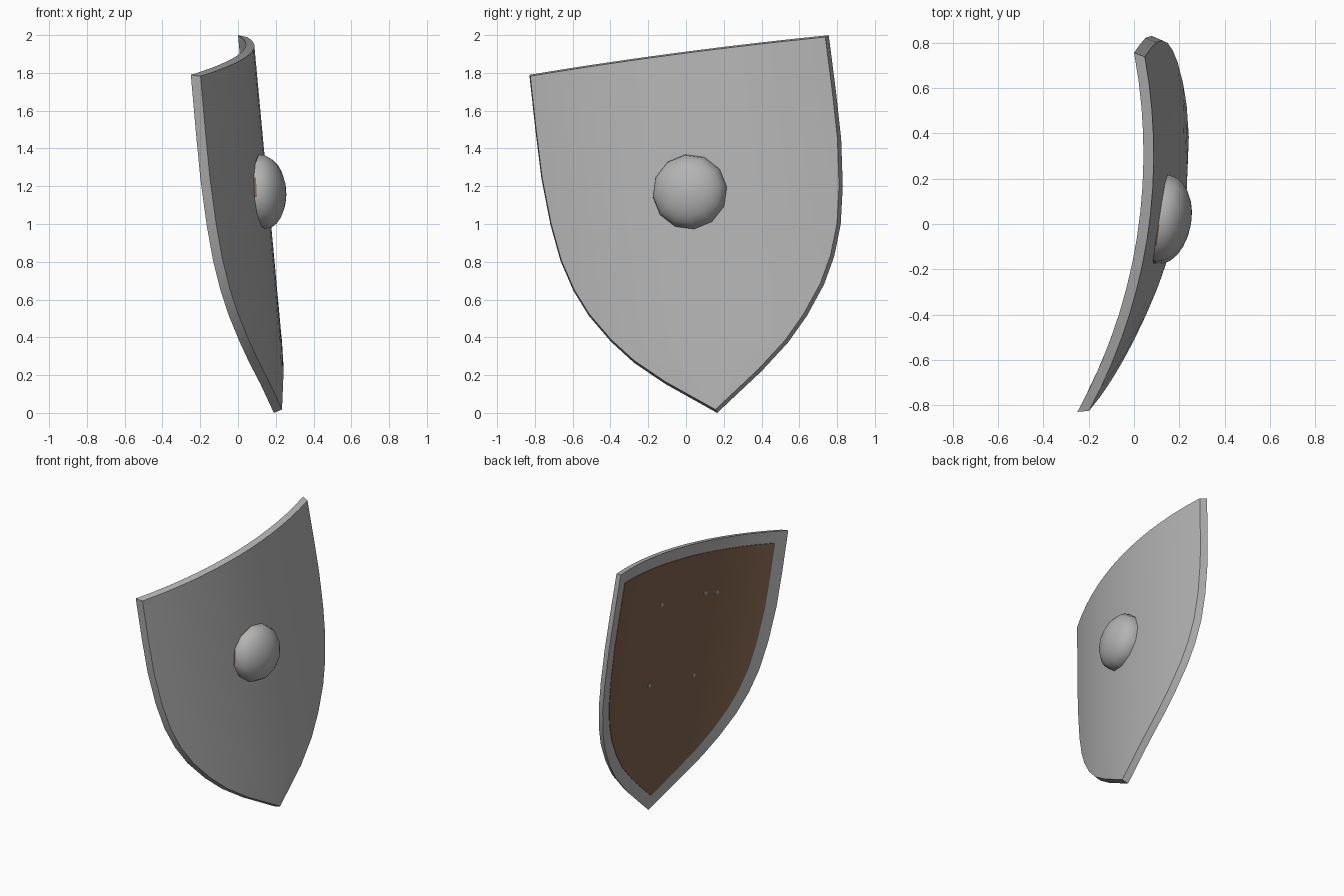
import bpy, bmesh, math
from mathutils import Vector

if "Cube" in bpy.data.objects:
    bpy.data.objects.remove(bpy.data.objects["Cube"])

# Shield frame: origin at the bottom tip, U across, W up, N outward
TIP = Vector((0.19, 0.165, 0.0))
U = Vector((0.1545, 0.9796, 0.1298)).normalized()
W = Vector((-0.092, -0.1167, 0.9888)).normalized()
N = U.cross(W).normalized()
RADIUS = 2.41          # curvature across the shield
COLS = 14


def place(s, h, o):
    """Point on the curved shield: s across, h up, o outward."""
    bulge = math.sqrt(RADIUS ** 2 - s * s) - RADIUS
    return TIP + U * s + W * h + N * (o + bulge)


def material(name, rgb):
    m = bpy.data.materials.new(name)
    m.diffuse_color = (*rgb, 1)
    m.use_nodes = True
    m.node_tree.nodes["Principled BSDF"].inputs["Base Color"].default_value = m.diffuse_color
    return m


STEEL = material("steel_grey", (0.45, 0.45, 0.45))
BROWN = material("leather_brown", (0.22, 0.125, 0.075))

# Right half of the outline, tip to top corner
PROFILE = [(0, 0), (0.26, 0.19), (0.416, 0.325), (0.53, 0.455), (0.636, 0.61),
           (0.705, 0.754), (0.757, 0.92), (0.79, 1.12), (0.81, 1.37),
           (0.812, 1.62), (0.809, 1.926)]


def inset(profile, d):
    """Mitred inward offset of the half outline."""
    pts = [Vector(p) for p in profile]
    chain = [Vector((-pts[1].x, pts[1].y))] + pts + [Vector((0, pts[-1].y))]
    out = []
    for a, b, c in zip(chain, chain[1:], chain[2:]):
        e1, e2 = (b - a).normalized(), (c - b).normalized()
        n1, n2 = Vector((-e1.y, e1.x)), Vector((-e2.y, e2.x))
        out.append(b + (n1 + n2) * d / (1 + n1.dot(n2)))
    return out


def finish(name, bm, mats, angle=35):
    bmesh.ops.remove_doubles(bm, verts=bm.verts, dist=1e-5)
    bmesh.ops.recalc_face_normals(bm, faces=bm.faces)
    me = bpy.data.meshes.new(name)
    bm.to_mesh(me)
    bm.free()
    for m in mats:
        me.materials.append(m)
    ob = bpy.data.objects.new(name, me)
    bpy.context.collection.objects.link(ob)
    bpy.ops.object.select_all(action='DESELECT')
    ob.select_set(True)
    bpy.context.view_layer.objects.active = ob
    bpy.ops.object.shade_smooth_by_angle(angle=math.radians(angle))
    return ob


def curved_plate(name, back, front, o_back, o_front, mat):
    """Closed plate between two half outlines at two outward offsets."""
    bm = bmesh.new()
    layers = []
    for prof, o in ((back, o_back), (front, o_front)):
        grid = [[bm.verts.new(place(p[0] * (2 * j / COLS - 1), p[1], o))
                 for j in range(COLS + 1)] for p in prof]
        for r0, r1 in zip(grid, grid[1:]):
            for j in range(COLS):
                bm.faces.new((r0[j], r0[j + 1], r1[j + 1], r1[j]))
        layers.append([r[0] for r in grid] + grid[-1][1:-1] + [r[-1] for r in reversed(grid)])
    a, b = layers
    for i in range(len(a) - 1):
        bm.faces.new((a[i], a[i + 1], b[i + 1], b[i]))
    return finish(name, bm, [mat])


# Shield body with slightly tapered rim, and leather lining on the back
curved_plate("shield_body", PROFILE, inset(PROFILE, 0.012), 0, 0.045, STEEL)
lining = inset(PROFILE, 0.085)
curved_plate("back_lining", lining, lining, -0.004, 0.002, BROWN)


def ringed(name, s, h, rings, sides, mats, brown_rule=None):
    """Round part facing outward; rings = (radius, outward offset)."""
    bm = bmesh.new()
    centre = place(s, h, 0)
    loops = []
    for r, o in rings:
        loops.append([bm.verts.new(centre + N * o + U * r * math.cos(t) + W * r * math.sin(t))
                      for t in (2 * math.pi * i / sides for i in range(sides))])
    for k, (l0, l1) in enumerate(zip(loops, loops[1:])):
        for i in range(sides):
            f = bm.faces.new((l0[i], l0[(i + 1) % sides], l1[(i + 1) % sides], l1[i]))
            if brown_rule and brown_rule(k, i):
                f.material_index = 1
    bm.faces.new(loops[0])
    bm.faces.new(loops[-1])
    return finish(name, bm, mats)


# Domed boss with a short skirt, partly brown on its upper left
R, H, BASE = 0.199, 0.122, 0.05
dome = [(R, 0.03), (R, BASE)]
for k in range(1, 7):
    t = math.radians(k * 14.5)
    dome.append((R * math.cos(t), BASE + H * math.sin(t)))
ringed("boss", 0, 1.18, dome, 12, [STEEL, BROWN],
       lambda k, i: k == 0 and i in (3, 5))

# Small rivets showing through the lining
for n, (s, h) in enumerate([(-0.22, 1.54), (-0.32, 1.53), (0.2, 1.54), (0.2, 0.95), (-0.23, 0.94)]):
    ringed(f"rivet_{n + 1}", s, h, [(0.014, -0.008), (0.014, 0.0)], 8, [STEEL])
